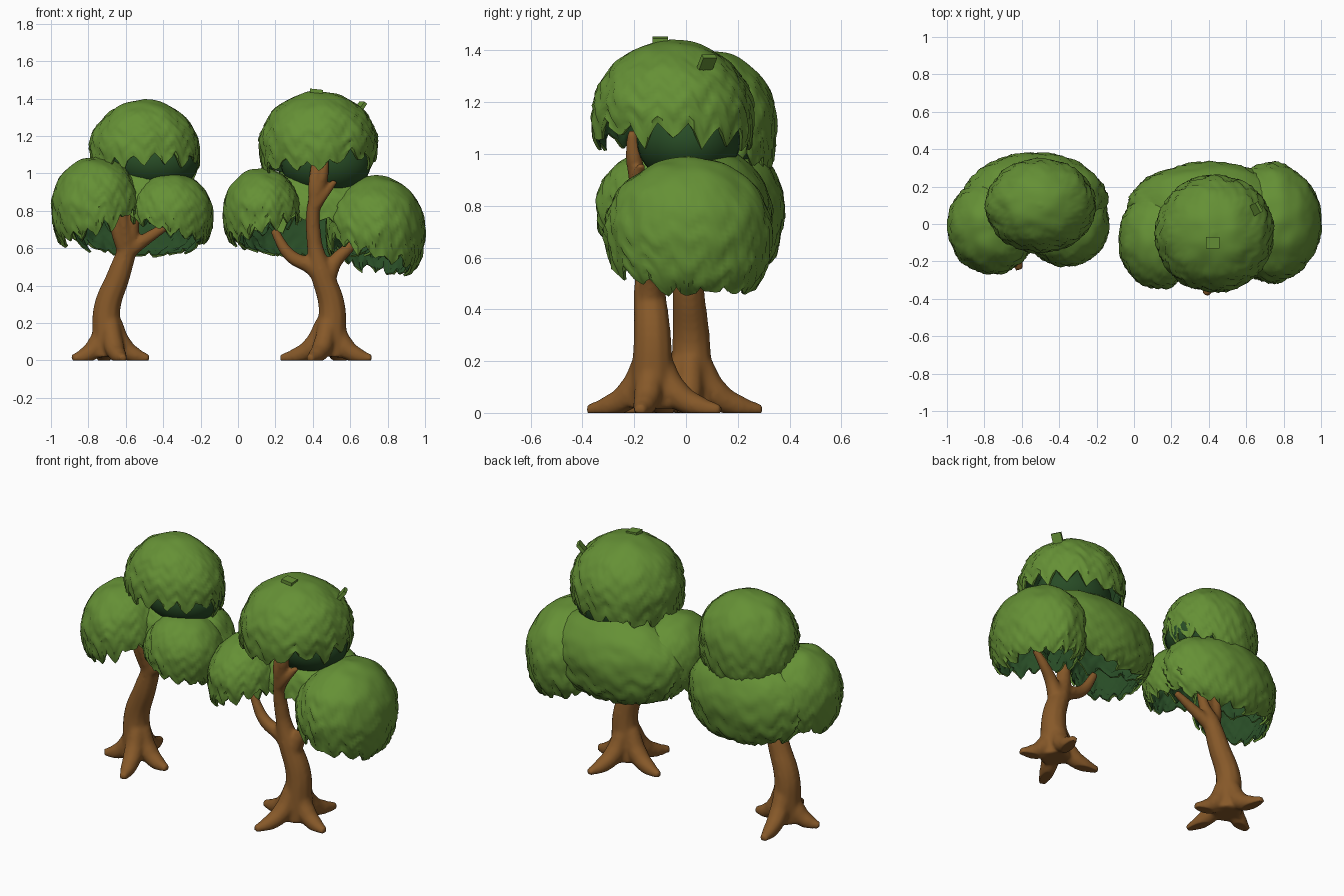
import bpy, bmesh, math
from mathutils import Vector, Matrix, noise

if "Cube" in bpy.data.objects:
    bpy.data.objects.remove(bpy.data.objects["Cube"])


def material(name, rgb):
    m = bpy.data.materials.new(name)
    m.diffuse_color = (*rgb, 1)
    m.use_nodes = True
    m.node_tree.nodes["Principled BSDF"].inputs["Base Color"].default_value = m.diffuse_color
    return m


LEAF = material("leaf green", (0.13, 0.28, 0.036))
SHADE = material("deep inner green", (0.021, 0.072, 0.019))
BARK = material("bark brown", (0.24, 0.099, 0.022))


def tri(x):
    """Triangle wave between 0 and 1."""
    return abs((x % 1.0) * 2 - 1)


def add_object(name, bm):
    me = bpy.data.meshes.new(name)
    bm.to_mesh(me)
    bm.free()
    ob = bpy.data.objects.new(name, me)
    bpy.context.collection.objects.link(ob)
    return ob


def finish(ob, angle):
    bpy.ops.object.select_all(action='DESELECT')
    ob.select_set(True)
    bpy.context.view_layer.objects.active = ob
    bpy.ops.object.convert(target='MESH')
    bpy.ops.object.shade_smooth_by_angle(angle=math.radians(angle))


def canopy(name, c, r, out, base, amp, rows=36, cols=96):
    """Open shell of overlapping leaves; its rim hangs lowest towards azimuth 'out'."""
    bm = bmesh.new()
    c = Vector(c)

    def point(i, j):
        u, ph = i / rows, 2 * math.pi * j / cols
        th = u * (base + amp * math.cos(ph - math.radians(out)))
        ring = Vector((math.cos(ph), math.sin(ph), 0))
        wob = noise.noise(c * 9 + ring * 2)
        fine = noise.noise(c * 4 + ring * 5)
        # uneven leaf tips on the rim
        th += u ** 8 * (15 * tri(j * 16 / cols) * (0.8 + fine) + 8 * wob)
        th = math.radians(min(th, 165))
        s = math.sin(th)
        s = s if th < math.pi / 2 else math.sqrt(s)
        # shingled rows of broad pointed leaves, fading out to a smooth crown
        d = Vector((s * math.cos(ph), s * math.sin(ph), math.cos(th)))
        t = u * 6 - 0.8 * tri(j * 16 / cols) + 0.5 * noise.noise(d * 2 + c * 5)
        saw = min(t % 1.0, 4 * (1 - t % 1.0))
        k = 0.965 + 0.06 * saw * min(1, max(0, u * 1.8 - 0.5)) + 0.035 * noise.noise(d * 3 + c * 7)
        return c + Vector((d.x * r[0], d.y * r[1], d.z * r[2])) * k

    pole = bm.verts.new(c + Vector((0, 0, r[2] * 0.975)))
    rings = [[bm.verts.new(point(i, j)) for j in range(cols)] for i in range(1, rows + 1)]
    for j in range(cols):
        n = (j + 1) % cols
        bm.faces.new((pole, rings[0][j], rings[0][n]))
        for a, b in zip(rings, rings[1:]):
            bm.faces.new((a[j], b[j], b[n], a[n]))
    ob = add_object(name, bm)
    ob.data.materials.append(LEAF)
    ob.data.materials.append(SHADE)
    # dark inner lining
    sol = ob.modifiers.new("lining", 'SOLIDIFY')
    sol.thickness = 0.012
    sol.offset = -1
    sol.material_offset = 1
    finish(ob, 50)


def core(name, c, r):
    """Dark mass of inner foliage that shows below a top canopy."""
    bm = bmesh.new()
    bmesh.ops.create_uvsphere(bm, u_segments=32, v_segments=16, radius=1,
                              matrix=Matrix.Translation(c) @ Matrix.Diagonal((*r, 1)))
    ob = add_object(name, bm)
    ob.data.materials.append(SHADE)
    finish(ob, 60)


def tuft(name, c, yaw, tilt):
    """Small stray leaf standing out of a crown."""
    bm = bmesh.new()
    bmesh.ops.create_cube(bm, size=1, matrix=Matrix.Translation(c) @ Matrix.Rotation(yaw, 4, 'Z')
                          @ Matrix.Rotation(tilt, 4, 'Y') @ Matrix.Diagonal((0.07, 0.06, 0.02, 1)))
    add_object(name, bm).data.materials.append(LEAF)


def wood(name, limbs):
    """Tapered limbs (x, y, z, radius) blended into one trunk."""
    cu = bpy.data.curves.new(name, 'CURVE')
    cu.dimensions = '3D'
    cu.bevel_depth = 1
    cu.bevel_resolution = 3
    cu.use_fill_caps = True
    cu.resolution_u = 8
    for limb in limbs:
        sp = cu.splines.new('BEZIER')
        sp.bezier_points.add(len(limb) - 1)
        for p, (x, y, z, rad) in zip(sp.bezier_points, limb):
            p.co = (x, y, z)
            p.radius = rad
            p.handle_left_type = p.handle_right_type = 'AUTO'
    ob = bpy.data.objects.new(name, cu)
    bpy.context.collection.objects.link(ob)
    finish(ob, 60)
    weld = ob.modifiers.new("weld", 'WELD')
    weld.merge_threshold = 0.0005
    rem = ob.modifiers.new("blend", 'REMESH')
    rem.mode = 'VOXEL'
    rem.voxel_size = 0.01
    sm = ob.modifiers.new("soften", 'SMOOTH')
    sm.factor = 0.5
    sm.iterations = 10
    finish(ob, 60)
    me = ob.data
    for v in me.vertices:          # flat underside on the ground
        v.co.z = max(v.co.z, 0)
    me.materials.clear()
    me.materials.append(BARK)


def roots(x, y, tips):
    """Spreading roots that run down from the trunk to each tip."""
    out = []
    for tx, ty in tips:
        mid = lambda f: (x + (tx - x) * f, y + (ty - y) * f)
        out.append([(*mid(0.1), 0.2, 0.05), (*mid(0.34), 0.075, 0.056),
                    (*mid(0.66), 0.025, 0.044), (*mid(0.98), 0.01, 0.022)])
    return out


# Left tree
wood("left_trunk", [
    [(-.69, .02, .02, .09), (-.70, .02, .15, .083), (-.70, .02, .28, .074),
     (-.64, .01, .45, .064), (-.59, .0, .6, .053), (-.56, -.03, .72, .033), (-.55, -.06, .86, .025)],
    [(-.60, .0, .58, .046), (-.65, -.03, .70, .034), (-.68, -.06, .84, .022)],
    [(-.59, .0, .58, .046), (-.61, -.05, .72, .032), (-.62, -.08, .84, .022)],
    [(-.59, .0, .58, .043), (-.49, -.02, .65, .034), (-.35, -.04, .74, .022)],
] + roots(-.69, .02, [(-.89, -.03), (-.61, -.25), (-.47, -.01), (-.73, .30)]))
canopy("left_tree_top_leaves", (-.50, .10, 1.12), (.295, .255, .285), 110, 110, 18)
core("left_tree_inner_leaves", (-.44, .10, 1.06), (.23, .2, .16))
canopy("left_tree_left_leaves", (-.76, -.01, .83), (.24, .26, .265), 180, 112, 20)
canopy("left_tree_right_leaves", (-.36, .0, .79), (.23, .23, .22), 0, 110, 16)
canopy("left_tree_back_leaves", (-.53, .13, .80), (.39, .255, .27), 80, 120, 30)

# Right tree
wood("right_trunk", [
    [(.49, -.13, .02, .09), (.50, -.13, .15, .083), (.50, -.13, .3, .073), (.45, -.14, .46, .063),
     (.41, -.15, .62, .043), (.41, -.18, .86, .036), (.45, -.2, .98, .034), (.47, -.21, 1.09, .02)],
    [(.47, -.14, .42, .053), (.39, -.14, .5, .043), (.28, -.14, .56, .036), (.19, -.13, .70, .024)],
    [(.47, -.14, .43, .053), (.52, -.13, .53, .04), (.59, -.11, .6, .032), (.67, -.1, .68, .022)],
    [(.41, -.18, .84, .032), (.40, -.19, .93, .026), (.41, -.18, 1.06, .02)],
    [(.41, -.18, .82, .032), (.47, -.19, .9, .026), (.52, -.17, .96, .018)],
] + roots(.49, -.13, [(.38, -.385), (.72, -.18), (.22, -.06), (.57, .14)]))
canopy("right_tree_top_leaves", (.43, -.05, 1.15), (.32, .315, .30), 170, 104, 8)
core("right_tree_inner_leaves", (.47, .01, 1.05), (.24, .20, .17))
canopy("right_tree_left_leaves", (.13, -.08, .8), (.215, .27, .235), 170, 111, 20)
canopy("right_tree_right_leaves", (.735, .01, .71), (.27, .325, .29), 35, 125, 22)
canopy("right_tree_back_leaves", (.40, .08, .78), (.44, .255, .26), 90, 121, 28)
tuft("crown_tuft", (.42, -.10, 1.44), 0, 0.1)
tuft("side_tuft", (.65, .08, 1.35), 0.5, -0.9)
